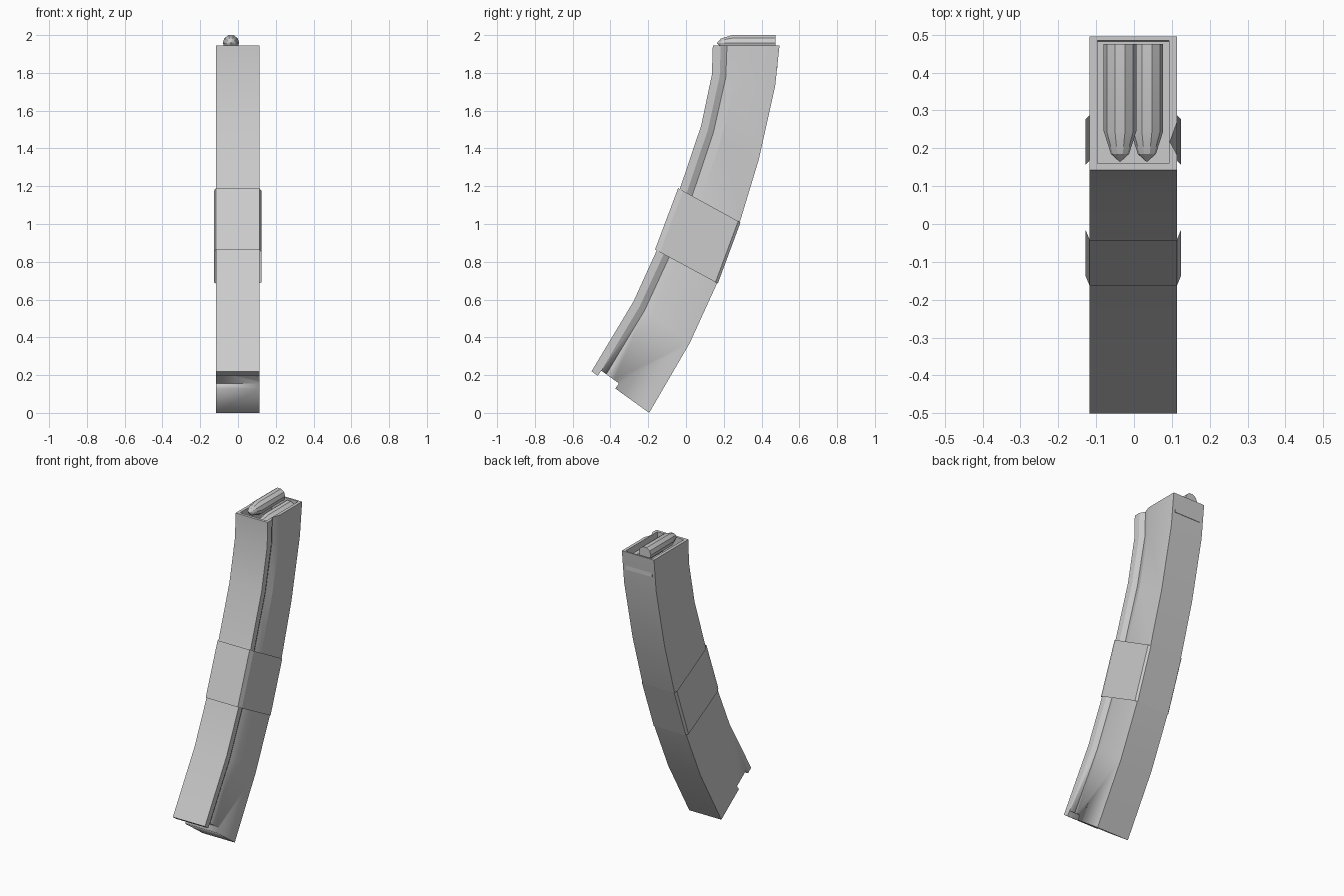
import bpy, bmesh, math
from mathutils import Vector

cube = bpy.data.objects.get("Cube")
if cube:
    bpy.data.objects.remove(cube)

grey = bpy.data.materials.new("plain_grey")
grey.use_nodes = True
grey.diffuse_color = (0.6, 0.6, 0.6, 1)
grey.node_tree.nodes["Principled BSDF"].inputs["Base Color"].default_value = (0.6, 0.6, 0.6, 1)

CX = -0.002   # middle of the width
HALF = 0.115  # half width

# Front and back edge of the curved body in (y, z), from the top down
STATIONS = [
    ((0.142, 1.945), (0.495, 1.945)),
    ((0.137, 1.79), (0.472, 1.73)),
    ((0.08, 1.52), (0.385, 1.34)),
    ((-0.033, 1.185), (0.285, 1.01)),
    ((-0.155, 0.86), (0.165, 0.687)),
    ((-0.278, 0.59), (0.02, 0.37)),
    ((-0.50, 0.22), (-0.195, 0.0)),
]


def ring(station, section):
    """Place (x, distance from front, distance from back) points on a station."""
    front, back = (Vector((0, *p)) for p in station)
    along = (back - front).normalized()
    length = (back - front).length
    points = []
    for x, t, from_back in section:
        p = front + along * (length - t if from_back else t)
        points.append(Vector((CX + x, p.y, p.z)))
    return points


def loft(name, rings, cap_start=False, cap_end=False, smooth=30):
    bm = bmesh.new()
    loops = [[bm.verts.new(p) for p in r] for r in rings]
    n = len(loops[0])
    for a, b in zip(loops, loops[1:]):
        for i in range(n):
            j = (i + 1) % n
            bm.faces.new((a[i], a[j], b[j], b[i]))
    if cap_start:
        bm.faces.new(loops[0])
    if cap_end:
        bm.faces.new(loops[-1])
    bmesh.ops.recalc_face_normals(bm, faces=bm.faces)
    mesh = bpy.data.meshes.new(name)
    bm.to_mesh(mesh)
    bm.free()
    mesh.materials.append(grey)
    obj = bpy.data.objects.new(name, mesh)
    bpy.context.collection.objects.link(obj)
    bpy.ops.object.select_all(action='DESELECT')
    obj.select_set(True)
    bpy.context.view_layer.objects.active = obj
    bpy.ops.object.shade_smooth_by_angle(angle=math.radians(smooth))
    return obj


# Body: box section with a V groove along one side, and an open well at the top
body_section = [
    (-HALF, 0, False), (HALF, 0, False),
    (HALF, 0.042, False), (HALF - 0.018, 0.075, False), (HALF, 0.125, False),
    (HALF, 0, True), (-HALF, 0, True),
]
outer = [ring(s, body_section) for s in STATIONS]
well = [Vector((min(max(p.x, -0.097), 0.093), min(max(p.y, 0.16), 0.485), p.z))
        for p in outer[0]]
floor = [p - Vector((0, 0, 0.12)) for p in well]
body = loft("magazine_body", [floor, well] + outer, cap_start=True, cap_end=True, smooth=20)

# Notch across the underside, just behind the front lip
bottom_front, bottom_back = (Vector((0, *p)) for p in STATIONS[-1])
u = (bottom_back - bottom_front).normalized()
up = Vector((0, -u.z, u.y))
corners = [(0.04, -0.05), (0.155, -0.05), (0.155, 0.033), (0.04, 0.033)]
cutter = loft("notch_cutter",
              [[bottom_front + u * a + up * h + Vector((x, 0, 0)) for a, h in corners]
               for x in (-0.3, 0.3)], True, True)
cutter.hide_render = True
bpy.context.view_layer.objects.active = body
cut = body.modifiers.new("notch", 'BOOLEAN')
cut.operation = 'DIFFERENCE'
cut.solver = 'EXACT'
cut.object = cutter
bpy.ops.object.modifier_apply(modifier=cut.name)
bpy.data.objects.remove(cutter)

# Sleeve: thin open band around the middle with clipped corners
WIDE = HALF + 0.011
sleeve_section = [
    (-HALF, -0.010, False), (HALF, -0.010, False), (WIDE, 0.02, False),
    (WIDE, 0.01, True), (HALF, -0.004, True),
    (-HALF, -0.004, True), (-WIDE, 0.01, True), (-WIDE, 0.02, False),
]
loft("middle_sleeve", [ring(s, sleeve_section) for s in STATIONS[3:5]], smooth=15)


# Cartridges: faceted turned shapes lying along y, pointing forward
def cartridge(name, x, z, sides=10):
    profile = [(0.475, 0.043), (0.245, 0.043), (0.185, 0.024), (0.165, 0.002)]
    rings = []
    for y, r in profile:
        angles = [math.tau * (i + 0.5) / sides + math.pi / 2 for i in range(sides)]
        rings.append([Vector((x + r * math.cos(a), y, z + r * math.sin(a))) for a in angles])
    loft(name, rings, True, True, smooth=20)


cartridge("upper_cartridge", -0.037, 1.959)
cartridge("lower_cartridge", 0.034, 1.897)
